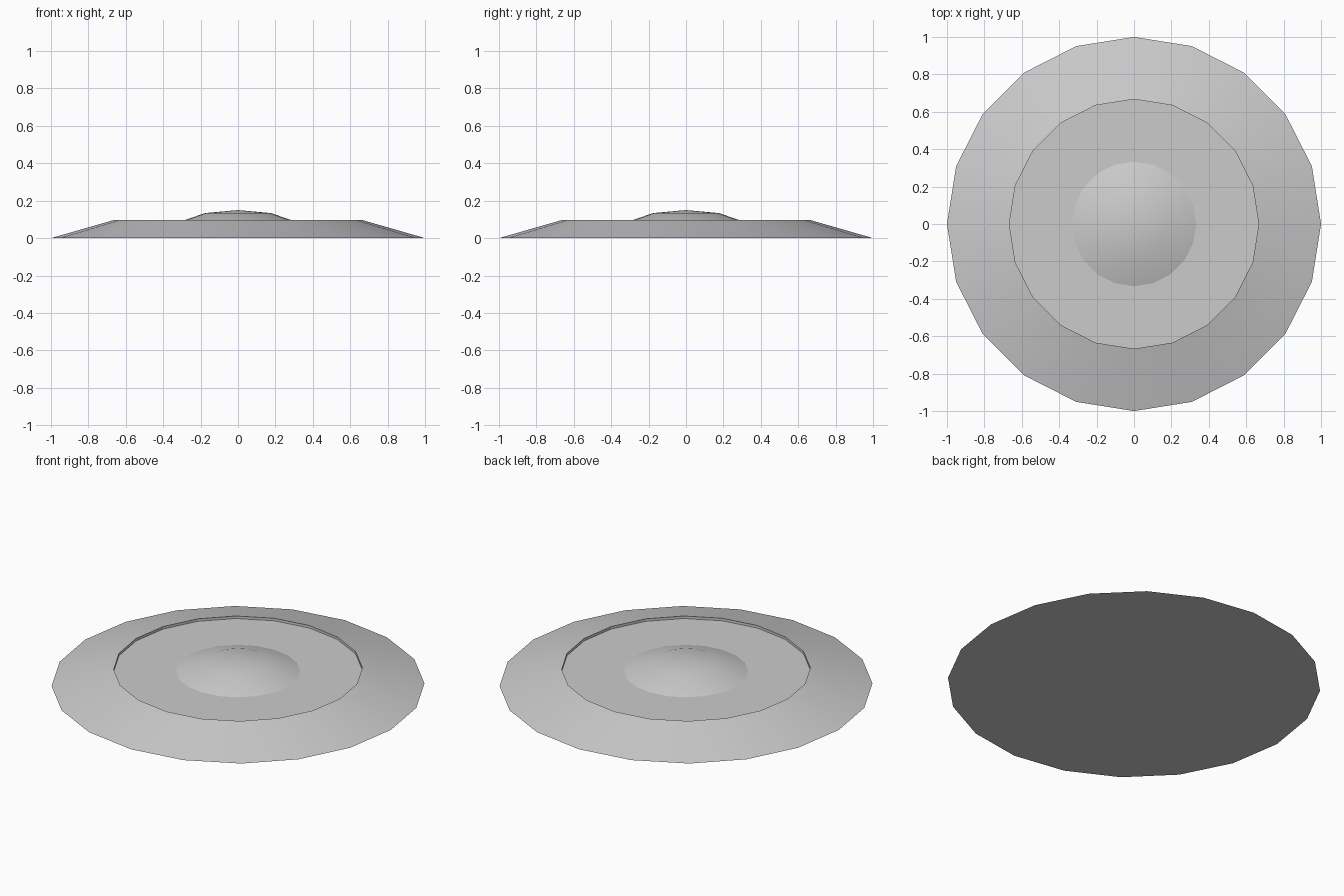
import bpy, bmesh
from math import cos, sin, pi, radians

if "Cube" in bpy.data.objects:
    bpy.data.objects.remove(bpy.data.objects["Cube"])

SIDES = 20


def lathe(name, profile, smooth_angle):
    """Revolve (radius, z) points around z; radius 0 makes a pole."""
    bm = bmesh.new()
    rings = []
    for r, z in profile:
        if r == 0:
            rings.append([bm.verts.new((0, 0, z))] * SIDES)
        else:
            rings.append([bm.verts.new((r * cos(2 * pi * i / SIDES), r * sin(2 * pi * i / SIDES), z))
                          for i in range(SIDES)])
    for a, b in zip(rings, rings[1:]):
        for i in range(SIDES):
            j = (i + 1) % SIDES
            bm.faces.new(list(dict.fromkeys((a[i], a[j], b[j], b[i]))))
    mesh = bpy.data.meshes.new(name)
    bm.to_mesh(mesh)
    bm.free()
    ob = bpy.data.objects.new(name, mesh)
    bpy.context.collection.objects.link(ob)
    bpy.ops.object.select_all(action='DESELECT')
    ob.select_set(True)
    bpy.context.view_layer.objects.active = ob
    bpy.ops.object.shade_smooth_by_angle(angle=radians(smooth_angle))
    return ob


# Flat underside, sloping brim, short step down and recessed floor
lathe("base_plate", [(0, 0), (1, 0), (0.667, 0.096), (0.667, 0.081), (0.333, 0.081)], 15.5)

# Low central dome
lathe("center_dome", [(0.333, 0.081), (0.175, 0.134), (0, 0.15)], 30)
